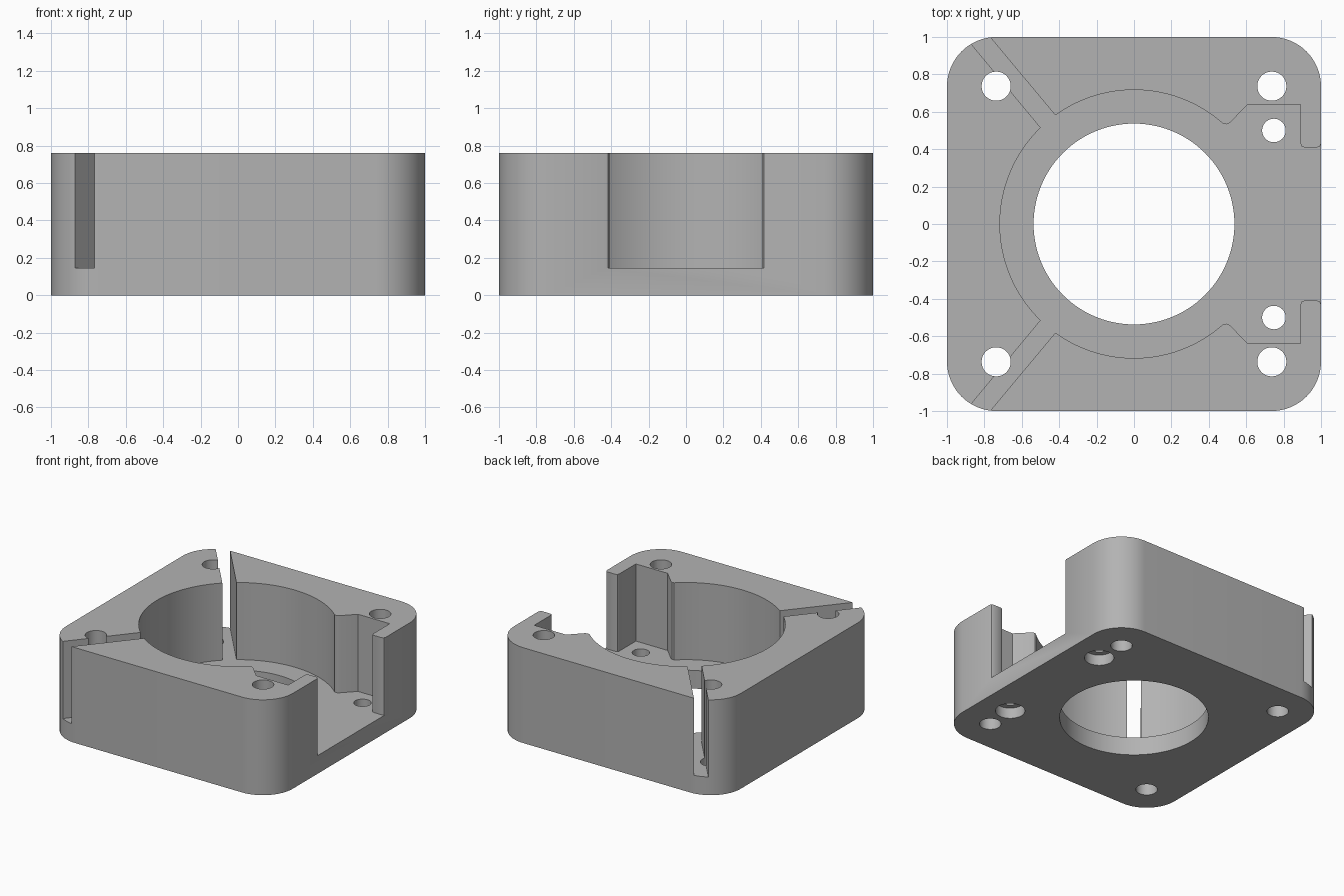
import bpy, bmesh, math

if "Cube" in bpy.data.objects:
    bpy.data.objects.remove(bpy.data.objects["Cube"])

H, FLOOR = 0.76, 0.145


def prism(name, pts, z0, z1):
    """Extrude a closed counter-clockwise outline from z0 to z1."""
    bm = bmesh.new()
    face = bm.faces.new([bm.verts.new((x, y, z0)) for x, y in pts])
    top = bmesh.ops.extrude_face_region(bm, geom=[face])["geom"]
    bmesh.ops.translate(bm, vec=(0, 0, z1 - z0),
                        verts=[v for v in top if isinstance(v, bmesh.types.BMVert)])
    bmesh.ops.recalc_face_normals(bm, faces=bm.faces)
    mesh = bpy.data.meshes.new(name)
    bm.to_mesh(mesh)
    bm.free()
    ob = bpy.data.objects.new(name, mesh)
    bpy.context.collection.objects.link(ob)
    return ob


def arc(cx, cy, r, a0, a1, n):
    return [(cx + r * math.cos(math.radians(a0 + (a1 - a0) * i / n)),
             cy + r * math.sin(math.radians(a0 + (a1 - a0) * i / n))) for i in range(n + 1)]


def circle(cx, cy, r, n):
    return arc(cx, cy, r, 0, 360, n)[:-1]


def cut(target, name, pts, z0, z1):
    cutter = prism(name, pts, z0, z1)
    cutter.hide_render = True
    mod = target.modifiers.new(name, "BOOLEAN")
    mod.operation, mod.solver, mod.object = "DIFFERENCE", "EXACT", cutter
    bpy.context.view_layer.objects.active = target
    bpy.ops.object.modifier_apply(modifier=name)
    bpy.data.objects.remove(cutter, do_unlink=True)


# Rounded square block
R = 0.265
outline = []
for sx, sy, a in ((1, 1, 0), (-1, 1, 90), (-1, -1, 180), (1, -1, 270)):
    outline += arc(sx * (1 - R), sy * (1 - R), R, a, a + 90, 16)
body = prism("motor_housing", outline, 0, H)

# Round pocket with side opening, hooked lips and diagonal corner slots
half = [(1.1, 0.43), (1.0, 0.43), (0.994, 0.416), (0.98, 0.41), (0.91, 0.41),
        (0.896, 0.416), (0.89, 0.43), (0.89, 0.64), (0.61, 0.64),
        (0.512, 0.541), (0.497, 0.533), (0.48, 0.535)]
half += arc(0, 0, 0.717, 48.2, 125.9, 36)
half += [(-0.91, 1.168), (-0.987, 1.103)]
half += arc(0, 0, 0.717, 134.1, 180, 20)
pocket = half + [(x, -y) for x, y in reversed(half[:-1])]
cut(body, "pocket", pocket, FLOOR, H + 0.1)

# Central bore, corner bolt holes and counterbored screw holes
cut(body, "bore", circle(0, 0, 0.537, 96), -0.1, FLOOR + 0.1)
for s in (1, -1):
    for x in (0.737, -0.737):
        cut(body, "bolt_hole", circle(x, s * 0.737, 0.078, 32), -0.1, H + 0.1)
    cut(body, "screw_hole", circle(0.748, s * 0.5, 0.063, 32), -0.1, FLOOR + 0.1)
    cut(body, "counterbore", circle(0.748, s * 0.5, 0.107, 32), -0.1, 0.085)

# Single grey plastic
mat = bpy.data.materials.new("grey plastic")
mat.diffuse_color = (0.45, 0.45, 0.45, 1)
mat.use_nodes = True
mat.node_tree.nodes["Principled BSDF"].inputs["Base Color"].default_value = mat.diffuse_color
body.data.materials.clear()
body.data.materials.append(mat)
for p in body.data.polygons:
    p.material_index = 0
body.select_set(True)
bpy.context.view_layer.objects.active = body
bpy.ops.object.shade_smooth_by_angle(angle=math.radians(25))
